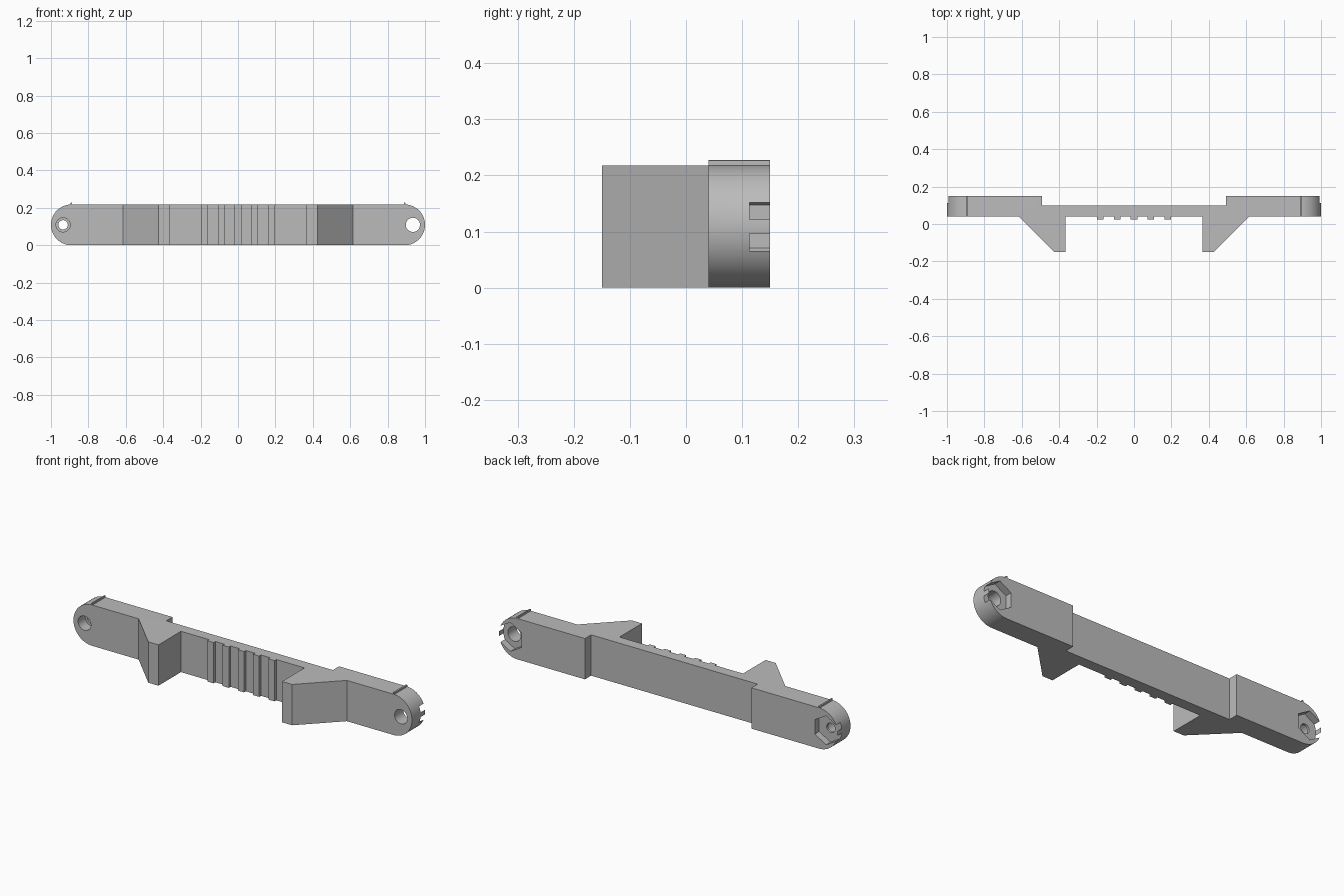
import bpy, bmesh, math
from mathutils import Vector

cube = bpy.data.objects.get("Cube")
if cube:
    bpy.data.objects.remove(cube)

grey = bpy.data.materials.new("plain grey")
grey.use_nodes = True
colour = (0.5, 0.5, 0.5, 1)
grey.diffuse_color = colour
grey.node_tree.nodes["Principled BSDF"].inputs["Base Color"].default_value = colour

HEIGHT = 0.218
R = HEIGHT / 2
END = 1 - R
FRONT, BACK = 0.04, 0.15


def prism(name, points, offset):
    """Extrude a closed outline of 3D points along an offset."""
    bm = bmesh.new()
    face = bm.faces.new([bm.verts.new(p) for p in points])
    moved = bmesh.ops.extrude_face_region(bm, geom=[face])["geom"]
    verts = [v for v in moved if isinstance(v, bmesh.types.BMVert)]
    bmesh.ops.translate(bm, verts=verts, vec=Vector(offset))
    bmesh.ops.recalc_face_normals(bm, faces=bm.faces)
    mesh = bpy.data.meshes.new(name)
    bm.to_mesh(mesh)
    bm.free()
    obj = bpy.data.objects.new(name, mesh)
    bpy.context.collection.objects.link(obj)
    mesh.materials.append(grey)
    return obj


def round_prism(name, x, radius, sides, y0, y1, turn=0):
    """Prism along y with a regular outline, centred at mid height."""
    angles = [turn + math.tau * i / sides for i in range(sides)]
    pts = [(x + radius * math.cos(a), y0, R + radius * math.sin(a)) for a in angles]
    return prism(name, pts, (0, y1 - y0, 0))


def boolean(target, cutter, operation):
    mod = target.modifiers.new(operation.lower(), "BOOLEAN")
    mod.operation = operation
    mod.solver = "EXACT"
    mod.object = cutter
    bpy.context.view_layer.objects.active = target
    bpy.ops.object.modifier_apply(modifier=mod.name)
    bpy.data.objects.remove(cutter)


# Plan outline: right half of the front with teeth and hook, then mirrored
half = [(0.018, 0.025), (0.018, FRONT)]
for c in (0.09, 0.18):
    half += [(c - 0.018, FRONT), (c - 0.018, 0.025), (c + 0.018, 0.025), (c + 0.018, FRONT)]
half += [(0.365, FRONT), (0.365, -0.15), (0.425, -0.15), (0.615, FRONT),
         (1.1, FRONT), (1.1, BACK), (0.492, BACK), (0.492, 0.098)]
plan = half + [(-x, y) for x, y in reversed(half)]
bar = prism("bar", [(x, y, -0.1) for x, y in plan], (0, 0, 0.5))

# Rounded ends
stadium = []
for side, start in ((1, -math.pi / 2), (-1, math.pi / 2)):
    for i in range(33):
        a = start + math.pi * i / 32
        stadium.append((side * END + R * math.cos(a), -0.4, R + R * math.sin(a)))
boolean(bar, prism("end_cutter", stadium, (0, 0.8, 0)), "INTERSECT")

# Bolt holes and hexagonal nut pockets
for side in (-1, 1):
    pocket = round_prism("pocket_cutter", side * 0.9325, 0.077, 6, 0.113, 0.3, math.pi / 6)
    boolean(bar, pocket, "DIFFERENCE")
    depth = 0.3 if side > 0 else 0.1
    boolean(bar, round_prism("hole_cutter", side * 0.935, 0.038, 40, -0.3, depth), "DIFFERENCE")
boolean(bar, round_prism("narrow_hole_cutter", -0.935, 0.025, 40, -0.2, 0.3), "DIFFERENCE")

bpy.ops.object.select_all(action="DESELECT")
bar.select_set(True)
bpy.context.view_layer.objects.active = bar
bpy.ops.object.shade_smooth_by_angle(angle=math.radians(20))

# Thin ridges across the top where the round ends begin
for side, name in ((1, "left_ridge"), (-1, "right_ridge")):
    x = side * END
    outline = [(x - side * 0.003, FRONT, 0.21), (x - side * 0.003, FRONT, 0.228),
               (x + side * 0.004, FRONT, 0.227), (x + side * 0.004, FRONT, 0.21)]
    prism(name, outline, (0, BACK - FRONT, 0))
